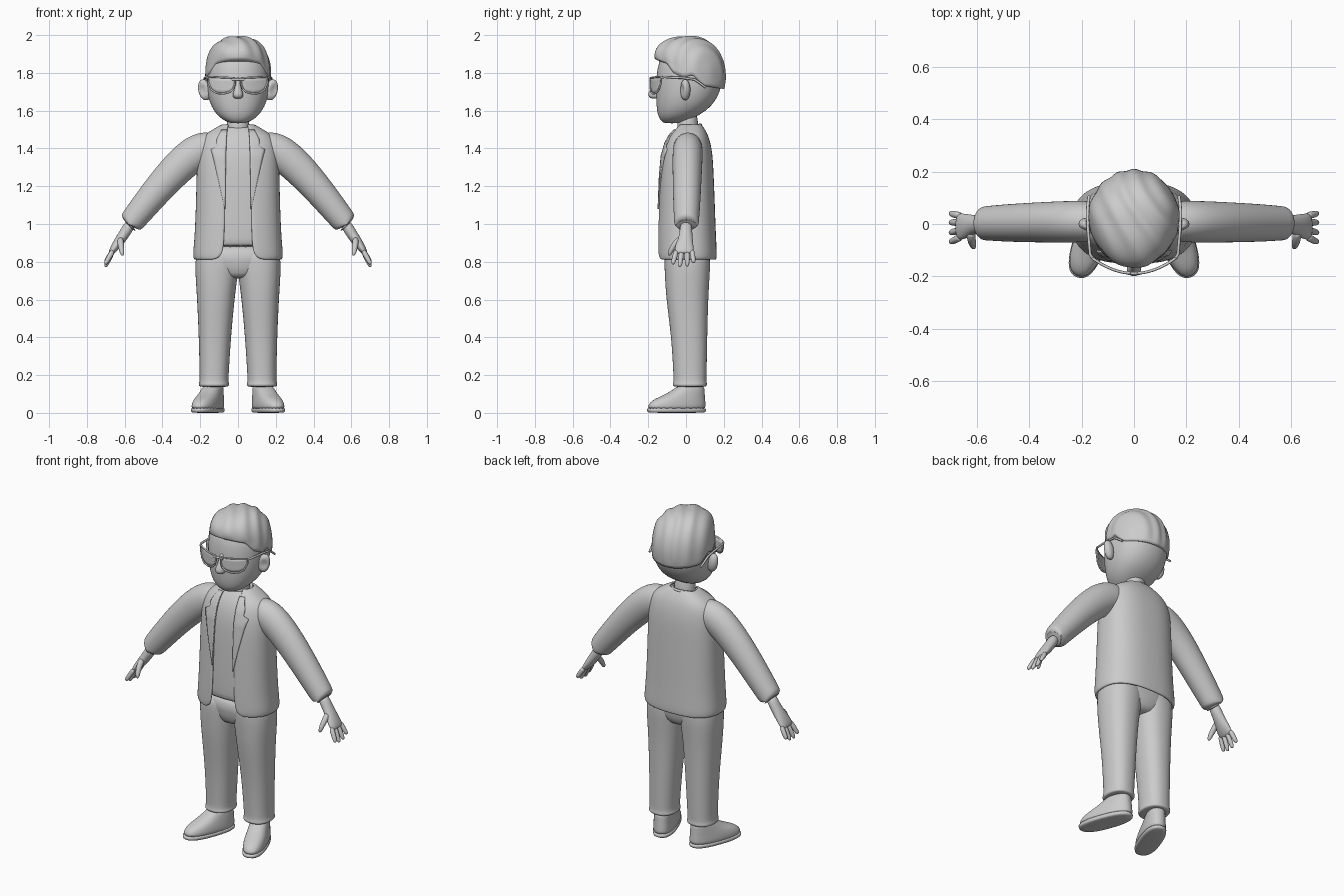
import bpy, bmesh
from math import sin, cos, pi, asin, sqrt, copysign
from mathutils import Vector, Matrix


def spow(v, e):
    return copysign(abs(v) ** e, v)


def lerp_table(rows, v):
    for a, b in zip(rows, rows[1:]):
        if v <= b[0]:
            t = max(0, (v - a[0]) / (b[0] - a[0]))
            return [p + (q - p) * t for p, q in zip(a, b)]
    return list(rows[-1])


def grid(name, rings, closed=True, caps=True, mirror=False, thick=0, sub=1, xf=None):
    """Skin a list of equally long point rings."""
    bm = bmesh.new()
    vs = [[bm.verts.new(p) for p in r] for r in rings]
    n = len(vs[0])
    for r, q in zip(vs, vs[1:]):
        for j in range(n if closed else n - 1):
            k = (j + 1) % n
            bm.faces.new((r[j], r[k], q[k], q[j]))
    if caps:
        bm.faces.new(vs[0][::-1])
        bm.faces.new(vs[-1])
        bmesh.ops.recalc_face_normals(bm, faces=bm.faces)
    if xf:
        bm.transform(xf)
    for f in bm.faces:
        f.smooth = True
    me = bpy.data.meshes.new(name)
    bm.to_mesh(me)
    bm.free()
    ob = bpy.data.objects.new(name, me)
    bpy.context.collection.objects.link(ob)
    if mirror:
        ob.modifiers.new("mirror", 'MIRROR').use_mirror_merge = False
    if thick:
        m = ob.modifiers.new("thickness", 'SOLIDIFY')
        m.thickness, m.offset = thick, -1
    if sub:
        m = ob.modifiers.new("smooth", 'SUBSURF')
        m.levels = m.render_levels = sub
    return ob


def oval(x0, x1, y0, y1, a, p):
    """Point on a rounded-box outline; a = 0 faces the front."""
    return ((x0 + x1) / 2 + (x1 - x0) / 2 * spow(sin(a), 2 / p),
            (y0 + y1) / 2 - (y1 - y0) / 2 * spow(cos(a), 2 / p))


def loft(name, rows, p=2.2, n=24, **kw):
    """Rows of (z, x0, x1, y0, y1)."""
    return grid(name, [[(*oval(*r[1:], 2 * pi * j / n, p), r[0]) for j in range(n)]
                       for r in rows], **kw)


def tube(name, pts, n=16, **kw):
    """Sweep an oval along (x, y, z, thickness, width along y)."""
    rings = []
    for i, q in enumerate(pts):
        t = Vector(pts[min(i + 1, len(pts) - 1)][:3]) - Vector(pts[max(i - 1, 0)][:3])
        t.normalize()
        s = Vector((0, 1, 0))
        s = (s - t * s.dot(t)).normalized()
        u = s.cross(t)
        rings.append([Vector(q[:3]) + u * q[3] * cos(2 * pi * j / n) + s * q[4] * sin(2 * pi * j / n)
                      for j in range(n)])
    return grid(name, rings, **kw)


def wire(name, pts, r, cyclic=False):
    cu = bpy.data.curves.new(name, 'CURVE')
    cu.dimensions, cu.bevel_depth, cu.bevel_resolution, cu.use_fill_caps = '3D', r, 2, True
    sp = cu.splines.new('POLY')
    sp.points.add(len(pts) - 1)
    for v, q in zip(sp.points, pts):
        v.co = (*q, 1)
    sp.use_cyclic_u = cyclic
    ob = bpy.data.objects.new(name, cu)
    bpy.context.collection.objects.link(ob)


# Head, neck, nose
loft("head", [(1.533, -.03, .03, -.11, -.04), (1.54, -.06, .06, -.128, -.005), (1.565, -.1, .1, -.146, .05),
              (1.6, -.13, .13, -.155, .11), (1.65, -.154, .154, -.159, .157), (1.71, -.166, .166, -.16, .185),
              (1.78, -.169, .169, -.159, .197), (1.86, -.163, .163, -.147, .19), (1.92, -.13, .13, -.11, .155),
              (1.95, -.06, .06, -.04, .09)])
loft("neck", [(1.42, -.07, .07, -.06, .08), (1.5, -.06, .06, -.045, .065), (1.62, -.06, .06, -.045, .06)], 2)
loft("nose", [(1.664, -.012, .012, -.18, -.14), (1.668, -.026, .026, -.195, -.14), (1.685, -.031, .031, -.203, -.14),
              (1.705, -.022, .022, -.195, -.14), (1.74, -.014, .014, -.175, -.14), (1.78, -.012, .012, -.165, -.14)], 2, 14)

# Ears, dished on the front outer side
ear = []
for i in range(1, 12):
    f = pi * i / 12 - pi / 2
    ring = []
    for j in range(16):
        a = 2 * pi * j / 16
        x, y, z = sin(a) * cos(f), -cos(a) * cos(f), sin(f)
        dent = .016 * max(0, 1 - ((x - .35) ** 2 + z * z) * 2.6) if y < 0 else 0
        ring.append((.177 + .035 * x + .008 * z, -.004 + .028 * y + dent + .1 * (.035 * x), 1.71 + .057 * z))
    ear.append(ring)
grid("ear", ear, mirror=True)

# Swept-back hair with strand ridges
hairline = [(-1, 1.715), (-.4, 1.73), (-.05, 1.79), (.2, 1.775), (.5, 1.8), (.7, 1.85), (1, 1.875)]
cols, rows, hair = 96, 24, []
for i in range(rows + 2):
    ring = []
    for j in range(cols):
        a = 2 * pi * j / cols
        c = cos(a)
        e = .82 - .12 * c
        t = (lerp_table(hairline, c)[1] - 1.78) / .213
        low = copysign(asin(abs(t) ** (1 / e)), t)
        f = low + (pi / 2 * .985 - low) * max(0, i - 1) / rows
        r, h = abs(cos(f)) ** e, spow(sin(f), e)
        x, y, z = .174 * r * sin(a), -.183 * r * c, .213 * h
        quiff = max(0, c) ** 2 * max(0, 1 - ((z - .145) / .075) ** 2)
        swirl = 75 * (x + .35 * y + 1.6 * x * y) + 3 * sin(9 * y)
        k = 1 + .016 * sin(swirl) * min(1, i / 4) - (.1 if i == 0 else 0)
        ring.append((x * k, .025 + y * k - .026 * quiff, 1.78 + z * k))
    hair.append(ring)
grid("hair", hair, sub=0)

# Sunglasses
def lens_y(x):
    return -.189 + 2.3 * x * x


lens_low = [(.016, 1.742), (.025, 1.715), (.045, 1.697), (.08, 1.689), (.115, 1.693), (.14, 1.71), (.158, 1.752)]
xs = [.016 + .142 * i / 16 for i in range(17)]
grid("lens", [[(x, lens_y(x), lerp_table(lens_low, x)[1] * (1 - k / 4) + (1.772 + .05 * x) * k / 4)
               for x in xs] for k in range(5)], closed=False, caps=False, mirror=True, thick=.006, sub=0)
for s in (1, -1):
    rim = [(s * x, lens_y(x), lerp_table(lens_low, x)[1]) for x in xs]
    rim += [(s * x, lens_y(x), 1.772 + .05 * x) for x in xs[::-1]]
    wire("lens_rim", rim, .005, True)
    wire("glasses_arm", [(s * x, y, z) for x, y, z in
                         [(.157, -.133, 1.775), (.168, -.115, 1.778), (.176, -.02, 1.774), (.178, .045, 1.765),
                          (.176, .075, 1.745), (.172, .105, 1.722)]], .006)
wire("glasses_bridge", [(x / 100, lens_y(x / 100), 1.765) for x in range(-3, 4)], .006)

# Open jacket: (z, half width, front, back, opening half width)
coat = [(.81, .232, -.15, .16, .13), (.825, .238, -.153, .163, .095), (.86, .237, -.154, .163, .078),
        (.95, .229, -.153, .158, .072), (1.1, .223, -.148, .153, .07), (1.25, .22, -.142, .147, .068),
        (1.36, .216, -.132, .142, .066), (1.43, .204, -.112, .13, .064), (1.475, .178, -.088, .115, .062),
        (1.505, .125, -.06, .098, .058), (1.533, .08, -.035, .078, .05)]
P = 2.5
rings = []
for z, w, f, b, e in coat:
    g = asin((e / w) ** (P / 2))
    rings.append([(*oval(-w, w, f, b, g + (2 * pi - 2 * g) * j / 40, P), z) for j in range(41)])
grid("jacket", rings, closed=False, caps=False, thick=.016, sub=2)

# Lapels lying on the jacket
lapel_width = [(1.08, .002), (1.2, .03), (1.33, .062), (1.4, .082), (1.41, .05), (1.44, .055), (1.5, .03)]
strip = []
for i in range(25):
    z = 1.08 + .42 * i / 24
    _, w, f, b, e = lerp_table(coat, z)
    line = []
    for k in range(6):
        x = e - .002 + lerp_table(lapel_width, z)[1] * k / 5
        y = oval(-w, w, f, b, asin(min(1, x / w) ** (P / 2)), P)[1]
        line.append((x, y - .005, z))
    strip.append(line)
grid("lapel", strip, closed=False, caps=False, mirror=True, thick=.008, sub=0)

# Shirt and neckband
loft("shirt", [(.88, -.2, .2, -.135, .14), (.89, -.21, .21, -.141, .145)] +
     [(z, -w + .014, w - .014, f + .01, b - .014) for z, w, f, b, e in coat[3:10]] +
     [(1.515, -.07, .07, -.045, .075)], P)
wire("shirt_neckband", [(.068 * sin(2 * pi * i / 32), .012 - .066 * cos(2 * pi * i / 32),
                         1.507 - .018 * cos(2 * pi * i / 32)) for i in range(32)], .008, True)

# Sleeves
tube("sleeve", [(.09, .01, 1.41, .07, .07), (.18, .01, 1.402, .098, .08), (.265, .008, 1.352, .095, .081),
                (.38, .006, 1.235, .085, .077), (.48, .004, 1.115, .076, .073), (.555, .003, 1.022, .068, .067),
                (.574, .002, .998, .066, .065), (.58, .002, .99, .058, .058), (.572, .002, 1., .04, .042)],
     n=20, mirror=True, sub=2)

# Hands
tube("palm", [(.565, 0, 1.01, .032, .034), (.597, 0, .955, .029, .033), (.628, -.004, .91, .028, .042),
              (.655, -.01, .872, .022, .052), (.671, -.01, .85, .016, .05), (.675, -.01, .843, .008, .04)], mirror=True)
for y, tip, spread in ((-.05, .787, -.02), (-.022, .773, -.012), (.006, .776, 0), (.031, .795, .01)):
    d = Vector((.042, spread, tip - .862))
    pts = [(*(Vector((.661, y, .862)) + d * t), r, r) for t, r in
           ((0, .014), (.35, .0145), (.7, .0135), (.92, .011), (1, .005))]
    tube("finger", pts, 10, mirror=True)
tube("thumb", [(.622, -.025, .925, .018, .02), (.622, -.055, .897, .018, .018), (.617, -.076, .868, .015, .015),
               (.613, -.087, .843, .012, .012), (.611, -.091, .832, .005, .005)], 10, mirror=True)

# Trousers
loft("hips", [(.71, -.06, .06, -.08, .09), (.735, -.13, .13, -.1, .115), (.8, -.222, .222, -.115, .13),
              (.9, -.21, .21, -.12, .13)], 2.4)
loft("trouser_leg", [(.88, .0, .215, -.11, .12), (.8, -.01, .228, -.116, .13), (.71, .004, .225, -.112, .125),
                     (.6, .018, .217, -.105, .118), (.4, .037, .208, -.078, .113), (.22, .048, .204, -.068, .11),
                     (.165, .051, .204, -.066, .108), (.155, .046, .209, -.071, .112), (.142, .047, .208, -.07, .111),
                     (.137, .06, .195, -.055, .098)], 2.3, mirror=True, sub=2)

# Shoes, turned outward
turn = Matrix.Translation((.13, .03, 0)) @ Matrix.Rotation(.36, 4, 'Z')
loft("shoe_sole", [(0, -.058, .058, -.24, .07), (.004, -.064, .064, -.25, .078), (.022, -.066, .066, -.252, .08),
                   (.027, -.062, .062, -.247, .077)], 2.5, mirror=True, xf=turn)
loft("shoe", [(.015, -.062, .062, -.245, .076), (.035, -.064, .064, -.247, .077), (.055, -.063, .063, -.235, .076),
              (.075, -.06, .06, -.205, .074), (.092, -.057, .057, -.16, .072), (.115, -.053, .053, -.115, .07),
              (.137, -.05, .05, -.082, .068), (.142, -.042, .042, -.07, .06)], 2.4, mirror=True, xf=turn)
loft("ankle", [(.1, .08, .18, -.03, .075), (.2, .08, .18, -.03, .075)], 2, mirror=True)
